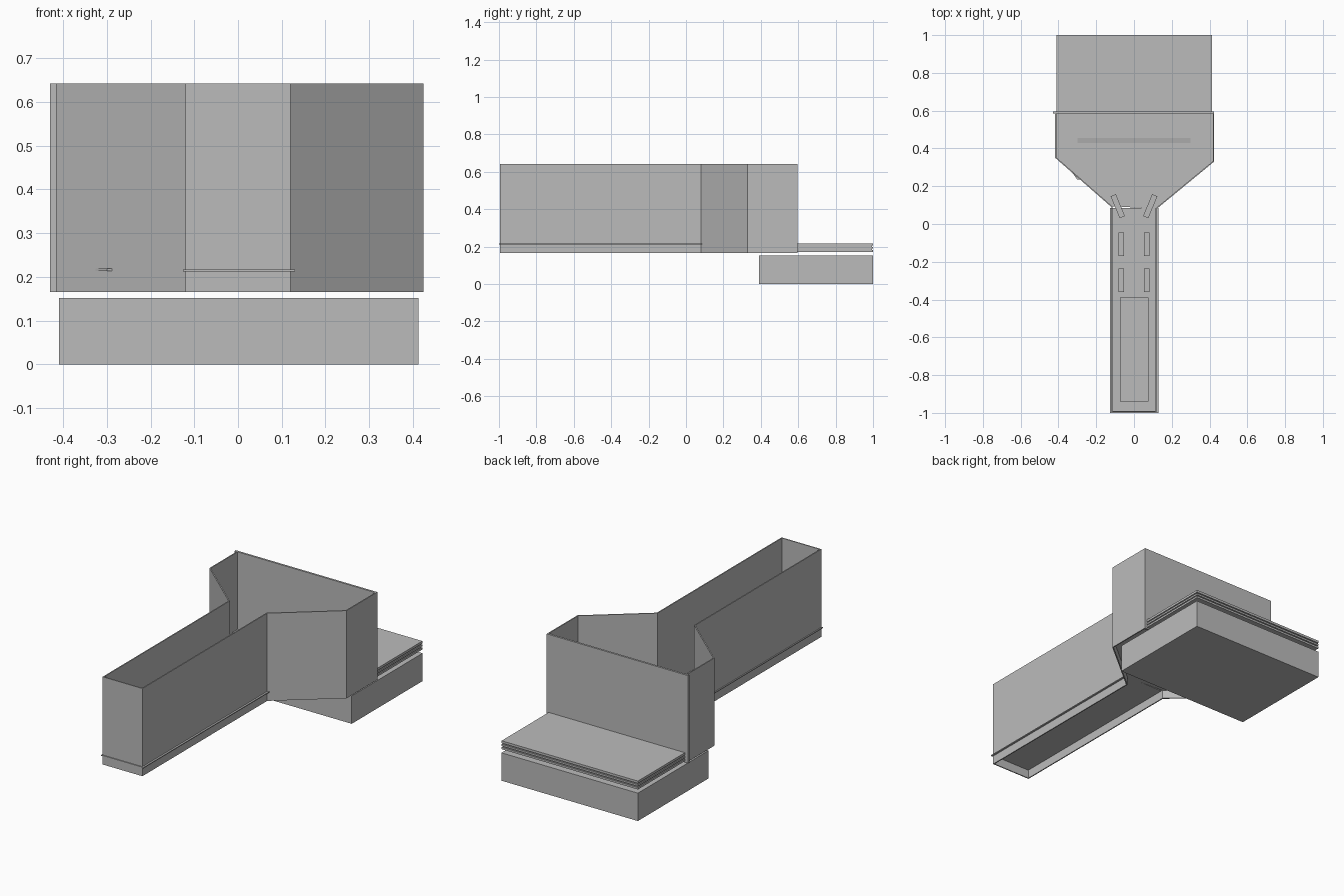
import bpy, bmesh, math
from mathutils import Matrix, Vector

if "Cube" in bpy.data.objects:
    bpy.data.objects.remove(bpy.data.objects["Cube"])

grey = bpy.data.materials.new("plain grey")
grey.diffuse_color = (0.5, 0.5, 0.5, 1)
grey.use_nodes = True
grey.node_tree.nodes["Principled BSDF"].inputs["Base Color"].default_value = grey.diffuse_color


def finish(name, bm):
    bmesh.ops.recalc_face_normals(bm, faces=bm.faces)
    me = bpy.data.meshes.new(name)
    bm.to_mesh(me)
    bm.free()
    me.materials.append(grey)
    ob = bpy.data.objects.new(name, me)
    bpy.context.collection.objects.link(ob)
    return ob


def box(name, x0, x1, y0, y1, z0, z1, turn=0):
    bm = bmesh.new()
    c = Vector(((x0 + x1) / 2, (y0 + y1) / 2, (z0 + z1) / 2))
    m = Matrix.Translation(c) @ Matrix.Rotation(turn, 4, 'Z') @ Matrix.Diagonal((x1 - x0, y1 - y0, z1 - z0, 1))
    bmesh.ops.create_cube(bm, size=1, matrix=m)
    return finish(name, bm)


def prism(name, pts, z0, z1):
    bm = bmesh.new()
    f = bm.faces.new([bm.verts.new((x, y, z0)) for x, y in pts])
    r = bmesh.ops.extrude_face_region(bm, geom=[f])
    bmesh.ops.translate(bm, vec=(0, 0, z1 - z0), verts=[v for v in r["geom"] if isinstance(v, bmesh.types.BMVert)])
    return finish(name, bm)


def inset(pts, t):
    """Offset a counter-clockwise outline inwards by t."""
    out, n = [], len(pts)
    for i in range(n):
        a, b, c = (Vector(pts[(i + k) % n]) for k in (-1, 0, 1))
        d, e = (b - a).normalized(), (c - b).normalized()
        p, q = Vector((-d.y, d.x)), Vector((-e.y, e.x))
        out.append(tuple(b + (p + q) * t / (1 + p.dot(q))))
    return out


# outer walls: narrow hall widening into a room, open at top and bottom
outline = [(-0.12, -0.995), (0.12, -0.995), (0.12, 0.08), (0.424, 0.33),
           (0.424, 0.59), (-0.417, 0.59), (-0.417, 0.35), (-0.12, 0.09)]
inner = inset(outline, 0.006)
bm = bmesh.new()
rings = [[bm.verts.new((x, y, z)) for x, y in pts]
         for pts, z in ((outline, 0.165), (outline, 0.643), (inner, 0.643), (inner, 0.165))]
for k in range(4):
    a, b = rings[k], rings[(k + 1) % 4]
    for i in range(8):
        j = (i + 1) % 8
        bm.faces.new((a[i], a[j], b[j], b[i]))
finish("outer_walls", bm)
box("back_wall", -0.43, 0.424, 0.585, 0.595, 0.165, 0.643)

# floors
box("hall_floor", -0.126, 0.13, -1.0, 0.085, 0.212, 0.217)
prism("room_floor", [inner[k] for k in (2, 3, 4, 5, 6, 7)], 0.211, 0.216)

# sloped strip at the front of the raised back floor
bm = bmesh.new()
bm.faces.new([bm.verts.new(p) for p in
              ((-0.30, 0.43, 0.217), (0.30, 0.43, 0.217), (0.30, 0.455, 0.222), (-0.30, 0.455, 0.222))])
finish("floor_step", bm)
stage = [(-0.30, 0.455), (0.30, 0.455), (0.37, 0.51), (0.41, 0.53), (0.41, 0.585),
         (-0.41, 0.585), (-0.41, 0.54), (-0.37, 0.52)]
prism("raised_floor", stage, 0.214, 0.222)

# corner of the floor poking out through the left slanted wall
prism("floor_corner", [(-0.30, 0.235), (-0.27, 0.24), (-0.34, 0.33), (-0.37, 0.33)], 0.213, 0.219)

# layered terrace and foundation at the back
for i, (z0, z1) in enumerate(((0.172, 0.183), (0.189, 0.199), (0.205, 0.218))):
    box(f"terrace_layer_{i + 1}", -0.41, 0.412, 0.585, 1.0, z0, z1)
box("terrace_core", -0.405, 0.407, 0.585, 0.994, 0.174, 0.215)
box("foundation", -0.41, 0.413, 0.39, 1.0, 0, 0.152)

# long table with end bars
box("long_table", -0.075, 0.078, -0.94, -0.39, 0.216, 0.24)
for y in (-0.94, -0.405):
    box("table_end_bar", -0.075, 0.078, y, y + 0.015, 0.24, 0.246)

# benches on both sides of the hall
for s in (-1, 1):
    for y in (-0.36, -0.17):
        box("bench", s * 0.068 - 0.015, s * 0.068 + 0.015, y, y + 0.125, 0.216, 0.245)
    box("angled_bench", s * 0.086 - 0.015, s * 0.086 + 0.015, 0.032, 0.157, 0.216, 0.245,
        turn=-s * math.radians(22))
